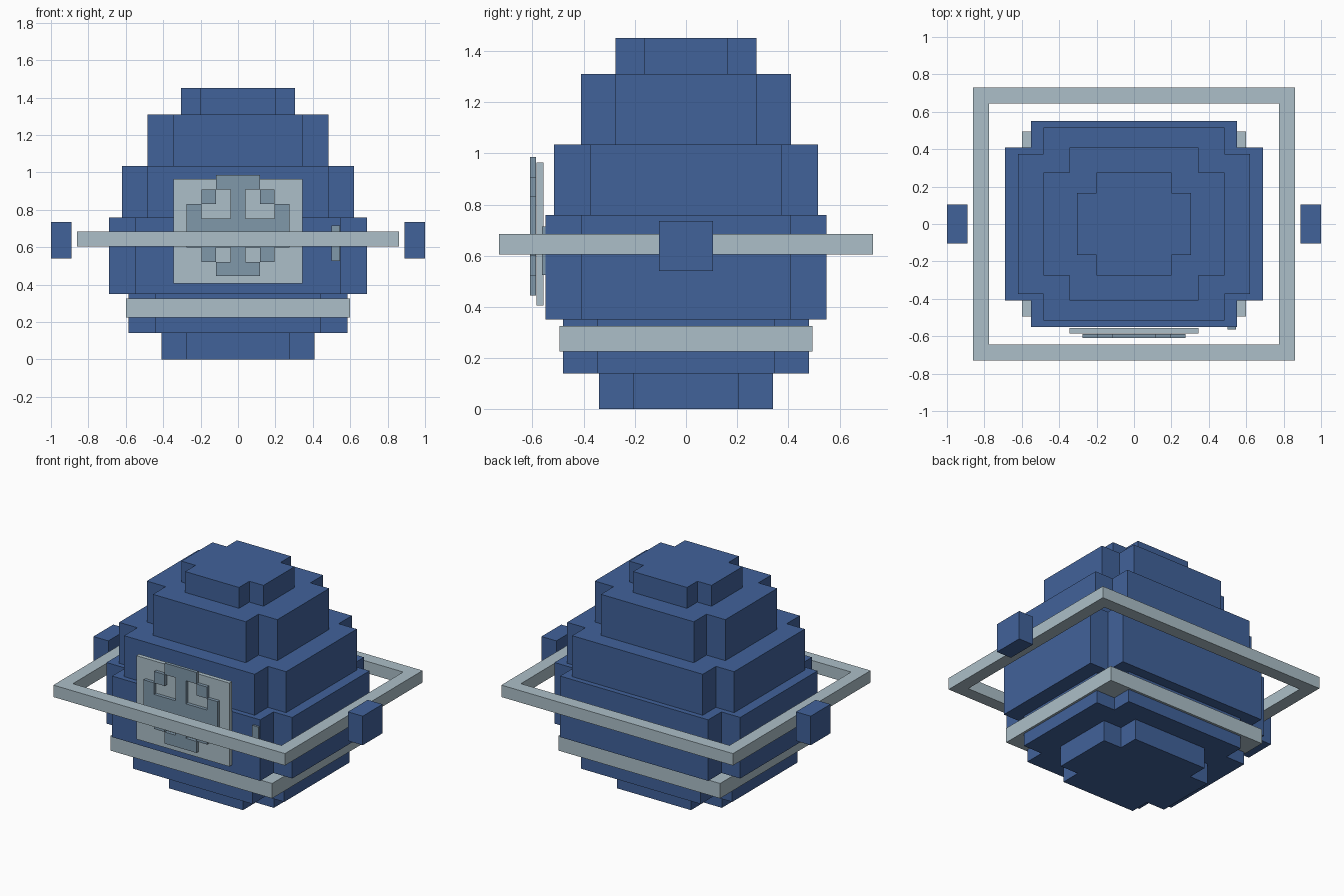
import bpy
import bmesh
from mathutils import Vector

cube = bpy.data.objects.get("Cube")
if cube:
    bpy.data.objects.remove(cube, do_unlink=True)


def material(name, rgb):
    mat = bpy.data.materials.new(name)
    mat.use_nodes = True
    colour = (*rgb, 1.0)
    mat.diffuse_color = colour
    mat.node_tree.nodes["Principled BSDF"].inputs["Base Color"].default_value = colour
    return mat


BLUE = material("body blue", (0.053, 0.122, 0.323))
PALE = material("pale grey", (0.413, 0.521, 0.578))
SLATE = material("slate grey", (0.216, 0.314, 0.402))


def extruded(name, polygons, offset, mat):
    """Solid made by sweeping flat polygons along an offset."""
    bm = bmesh.new()
    for poly in polygons:
        bm.faces.new([bm.verts.new(p) for p in poly])
    bmesh.ops.remove_doubles(bm, verts=bm.verts, dist=0.0005)
    base = bm.faces[:]
    swept = bmesh.ops.extrude_face_region(bm, geom=base, use_keep_orig=True)
    moved = [g for g in swept["geom"] if isinstance(g, bmesh.types.BMVert)]
    bmesh.ops.translate(bm, verts=moved, vec=Vector(offset))
    bmesh.ops.recalc_face_normals(bm, faces=bm.faces)
    mesh = bpy.data.meshes.new(name)
    bm.to_mesh(mesh)
    bm.free()
    mesh.materials.append(mat)
    obj = bpy.data.objects.new(name, mesh)
    bpy.context.collection.objects.link(obj)
    return obj


def box(name, x0, x1, y0, y1, z0, z1, mat):
    base = [(x0, y0, z0), (x1, y0, z0), (x1, y1, z0), (x0, y1, z0)]
    return extruded(name, [base], (0, 0, z1 - z0), mat)


def tier(name, x, x_in, y, y_in, z0, z1):
    """Block with a square notch cut from each upright corner."""
    quarter = [(x, y_in), (x_in, y_in), (x_in, y)]
    outline = quarter + [(-a, b) for a, b in reversed(quarter)]
    outline += [(-a, -b) for a, b in outline]
    extruded(name, [[(a, b, z0) for a, b in outline]], (0, 0, z1 - z0), BLUE)


# Stacked body, bottom to top
tier("base_tier", 0.41, 0.275, 0.34, 0.205, 0.0, 0.14)
tier("lower_tier", 0.585, 0.445, 0.48, 0.345, 0.14, 0.35)
tier("middle_tier", 0.69, 0.55, 0.55, 0.41, 0.35, 0.76)
tier("upper_tier", 0.62, 0.485, 0.515, 0.375, 0.76, 1.035)
tier("shoulder_tier", 0.485, 0.345, 0.41, 0.275, 1.035, 1.31)
tier("cap_tier", 0.305, 0.2, 0.275, 0.165, 1.31, 1.45)

# Band around the lower body
box("lower_band", -0.6, 0.6, -0.495, 0.495, 0.225, 0.325, PALE)

# Wide open ring, four mitred sides
signs = [(-1, -1), (1, -1), (1, 1), (-1, 1)]
outer = [(0.86 * a, 0.73 * b, 0.605) for a, b in signs]
inner = [(0.775 * a, 0.645 * b, 0.605) for a, b in signs]
sides = [(outer[i], outer[(i + 1) % 4], inner[(i + 1) % 4], inner[i]) for i in range(4)]
extruded("outer_ring", sides, (0, 0, 0.08), PALE)

# Side pods floating outside the ring
box("left_pod", 0.89, 1.0, -0.105, 0.105, 0.54, 0.735, BLUE)
box("right_pod", -1.0, -0.89, -0.105, 0.105, 0.54, 0.735, BLUE)

# Front door panel and its handle
box("front_panel", -0.345, 0.345, -0.585, -0.557, 0.405, 0.965, PALE)
box("panel_handle", 0.5, 0.545, -0.563, -0.545, 0.525, 0.715, SLATE)

# Raised square-celled ornament on the panel
rows = ["..###..",
        ".#.#.#.",
        "#..#..#",
        "#######",
        "#######",
        ".#.#.#.",
        "..###.."]
w, h = 0.55 / 7, 0.54 / 7
cells = []
for r, row in enumerate(rows):
    for c, mark in enumerate(row):
        if mark == "#":
            x, z = -0.275 + c * w, 0.985 - r * h
            cells.append([(x, -0.587, z), (x + w, -0.587, z),
                          (x + w, -0.587, z - h), (x, -0.587, z - h)])
extruded("panel_ornament", cells, (0, -0.022, 0), SLATE)
